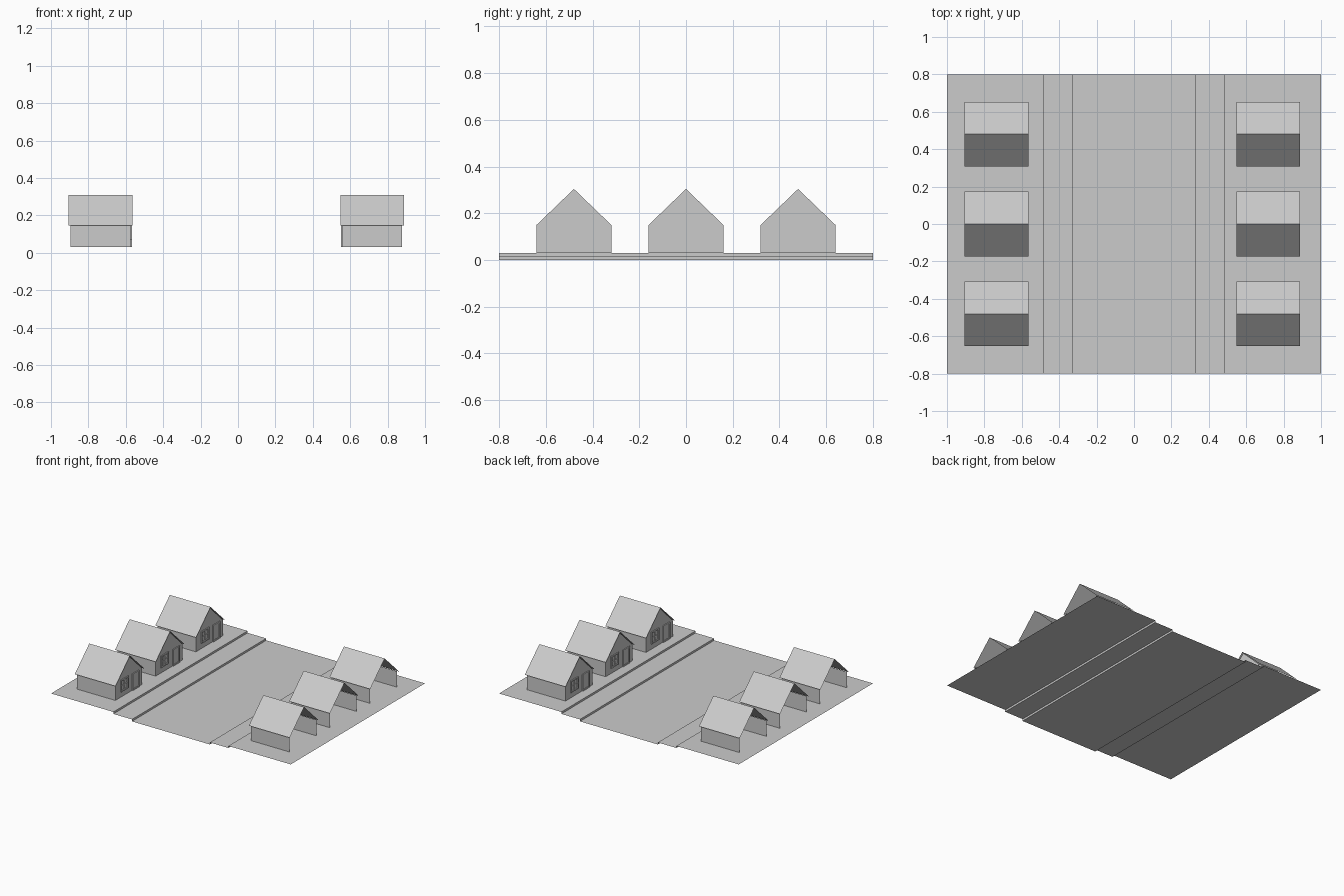
import bpy
import bmesh
from mathutils import Matrix

cube = bpy.data.objects.get("Cube")
if cube:
    bpy.data.objects.remove(cube, do_unlink=True)

grey = bpy.data.materials.new("plain grey")
grey.use_nodes = True
COLOUR = (0.6, 0.6, 0.6, 1)
grey.diffuse_color = COLOUR
grey.node_tree.nodes["Principled BSDF"].inputs["Base Color"].default_value = COLOUR

LAWN = 0.03      # height of the lawns
HALF_W = 0.16    # half the width of a house
DEPTH = 0.32     # front to back
EAVE = 0.12      # wall height above the lawn
RIDGE = 0.28     # roof ridge height above the lawn


def finish(name, bm, matrix=Matrix()):
    mesh = bpy.data.meshes.new(name)
    bm.to_mesh(mesh)
    bm.free()
    mesh.materials.append(grey)
    obj = bpy.data.objects.new(name, mesh)
    obj.matrix_world = matrix
    bpy.context.collection.objects.link(obj)
    return obj


def sheet(bm, profile, offset):
    """Sweep an open profile along a straight offset."""
    rows = [[bm.verts.new((p[0] + k * offset[0], p[1] + k * offset[1], p[2]))
             for p in profile] for k in (0, 1)]
    for i in range(len(profile) - 1):
        bm.faces.new((rows[0][i], rows[0][i + 1], rows[1][i + 1], rows[1][i]))


def plate(bm, y0, y1, z0, z1, thick):
    """Thin box standing on the front wall, which lies on local x = 0."""
    m = (Matrix.Translation((thick / 2, (y0 + y1) / 2, (z0 + z1) / 2))
         @ Matrix.Diagonal((thick, y1 - y0, z1 - z0, 1)))
    bmesh.ops.create_cube(bm, size=1, matrix=m)


def frame(bm, y0, y1, z0, z1, bar, thick):
    plate(bm, y0, y0 + bar, z0, z1, thick)
    plate(bm, y1 - bar, y1, z0, z1, thick)
    plate(bm, y0 + bar, y1 - bar, z1 - bar, z1, thick)
    plate(bm, y0 + bar, y1 - bar, z0, z0 + bar, thick)


def house(name, matrix):
    # Walls: front gable and two sides, open at the back
    bm = bmesh.new()
    sheet(bm, [(0, s * HALF_W, z) for s, z in ((-1, 0), (-1, EAVE))], (-DEPTH, 0))
    sheet(bm, [(0, HALF_W, EAVE), (0, HALF_W, 0)], (-DEPTH, 0))
    gable = [(-HALF_W, 0), (HALF_W, 0), (HALF_W, EAVE), (0, RIDGE - 0.006), (-HALF_W, EAVE)]
    bm.faces.new([bm.verts.new((0, y, z)) for y, z in gable])
    bmesh.ops.remove_doubles(bm, verts=bm.verts, dist=1e-5)
    finish(name + "_walls", bm, matrix)

    # Roof: one folded sheet with a small overhang
    bm = bmesh.new()
    sheet(bm, [(-DEPTH - 0.01, -0.173, 0.115), (-DEPTH - 0.01, 0, RIDGE),
               (-DEPTH - 0.01, 0.173, 0.115)], (DEPTH + 0.02, 0))
    bmesh.ops.reverse_faces(bm, faces=bm.faces)
    finish(name + "_roof", bm, matrix)

    # Window with four panes
    bm = bmesh.new()
    frame(bm, -0.1, -0.01, 0.04, 0.13, 0.01, 0.007)
    plate(bm, -0.058, -0.052, 0.05, 0.12, 0.005)
    plate(bm, -0.09, -0.058, 0.082, 0.088, 0.005)
    plate(bm, -0.052, -0.02, 0.082, 0.088, 0.005)
    finish(name + "_window", bm, matrix)

    # Door with a frame
    bm = bmesh.new()
    frame(bm, 0.04, 0.12, 0, 0.125, 0.01, 0.007)
    plate(bm, 0.05, 0.11, 0.01, 0.115, 0.003)
    finish(name + "_door", bm, matrix)


# Ground: lawns, pavements and road as one stepped sheet
half = [(0.325, 0), (0.325, 0.015), (0.48, 0.015), (0.48, LAWN), (1, LAWN)]
steps = [(-x, z) for x, z in reversed(half)] + half
bm = bmesh.new()
sheet(bm, [(x, -0.8, z) for x, z in steps], (0, 1.6))
finish("street_ground", bm)

# Two facing rows of three houses
for side, front_x, turn in (("right", -0.575, 0), ("left", 0.558, 3.14159265)):
    for i in range(3):
        place = (Matrix.Translation((front_x, (i - 1) * 0.48, LAWN))
                 @ Matrix.Rotation(turn, 4, "Z"))
        house(f"{side}_house_{i + 1}", place)
